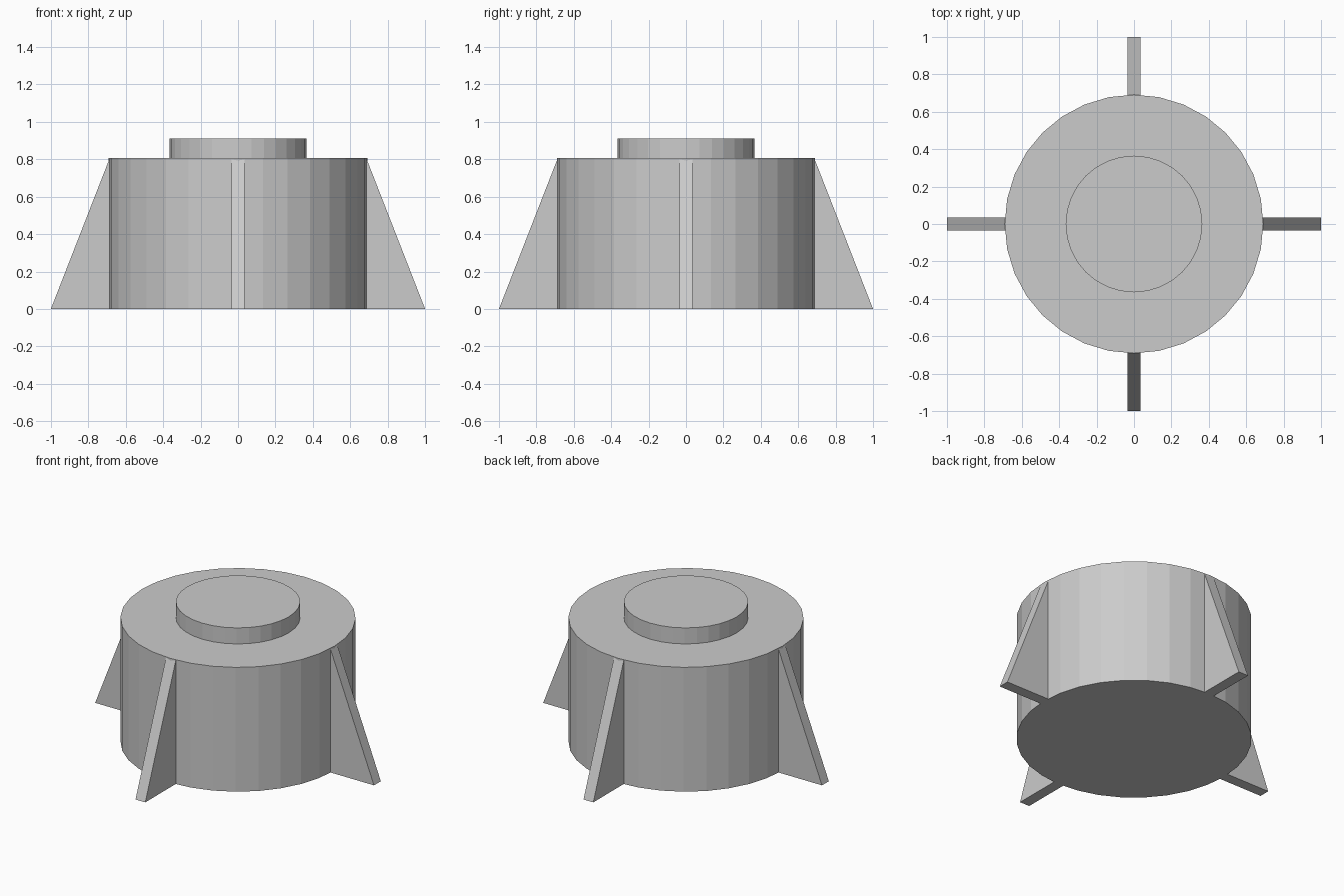
import bpy, bmesh
from math import pi
from mathutils import Matrix

if "Cube" in bpy.data.objects:
    bpy.data.objects.remove(bpy.data.objects["Cube"])

SIDES = 32


def add_object(name, bm):
    bmesh.ops.recalc_face_normals(bm, faces=bm.faces)
    mesh = bpy.data.meshes.new(name)
    bm.to_mesh(mesh)
    bm.free()
    obj = bpy.data.objects.new(name, mesh)
    bpy.context.collection.objects.link(obj)
    return obj


def cylinder(name, radius, z0, z1):
    bm = bmesh.new()
    bmesh.ops.create_cone(bm, cap_ends=True, segments=SIDES, radius1=radius,
                          radius2=radius, depth=z1 - z0,
                          matrix=Matrix.Translation((0, 0, (z0 + z1) / 2)))
    return add_object(name, bm)


def fin(name, angle, half=0.035):
    # Triangular buttress, extruded across its thickness
    profile = [(0.686, 0), (1.0, 0), (0.686, 0.805)]
    bm = bmesh.new()
    face = bm.faces.new([bm.verts.new((x, -half, z)) for x, z in profile])
    ext = bmesh.ops.extrude_face_region(bm, geom=[face])
    verts = [g for g in ext["geom"] if isinstance(g, bmesh.types.BMVert)]
    bmesh.ops.translate(bm, verts=verts, vec=(0, 2 * half, 0))
    obj = add_object(name, bm)
    obj.rotation_euler.z = angle
    return obj


# Drum body and raised cap
cylinder("drum_body", 0.691, 0, 0.806)
cylinder("top_cap", 0.365, 0.806, 0.91)

# Four side fins
for i, side in enumerate(("right", "back", "left", "front")):
    fin(side + "_fin", i * pi / 2)
